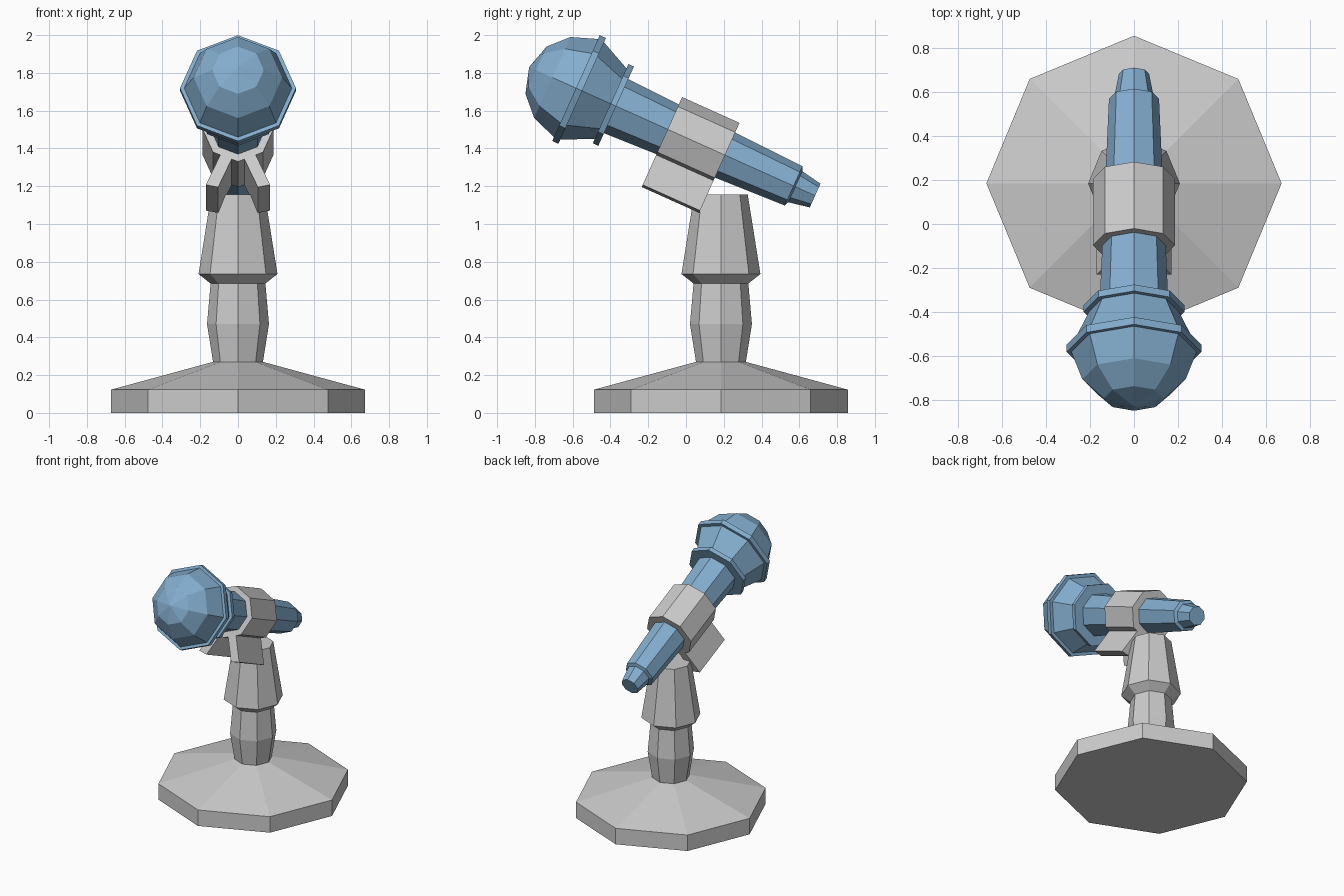
import bpy, bmesh, math
from mathutils import Matrix, Vector

if "Cube" in bpy.data.objects:
    bpy.data.objects.remove(bpy.data.objects["Cube"])

SIDES = 8
blue = bpy.data.materials.new("blue")
blue.diffuse_color = (0.23, 0.42, 0.62, 1)
blue.use_nodes = True
blue.node_tree.nodes["Principled BSDF"].inputs["Base Color"].default_value = blue.diffuse_color

# Tilted microphone frame: local z runs along the mic towards the tail as -z
A = math.radians(24.2)
tail = Vector((0, math.cos(A), -math.sin(A)))
up = Vector((0, math.sin(A), math.cos(A)))
mic_frame = Matrix.Translation((0, -0.566, 1.712)) @ Matrix((Vector((1, 0, 0)), up, -tail)).transposed().to_4x4()


def finish(name, bm, matrix, mat=None):
    bmesh.ops.recalc_face_normals(bm, faces=bm.faces)
    me = bpy.data.meshes.new(name)
    bm.to_mesh(me)
    bm.free()
    ob = bpy.data.objects.new(name, me)
    ob.matrix_world = matrix
    if mat:
        me.materials.append(mat)
    bpy.context.collection.objects.link(ob)
    return ob


def lathe(name, profile, matrix, mat=None):
    """Eight-sided turned solid from (position, radius) pairs."""
    bm = bmesh.new()
    rings = []
    for z, r in profile:
        n = SIDES if r > 0 else 1
        rings.append([bm.verts.new((r * math.cos(i * math.tau / SIDES),
                                    r * math.sin(i * math.tau / SIDES), z)) for i in range(n)])
    for a, b in zip(rings, rings[1:]):
        for i in range(SIDES):
            j = (i + 1) % SIDES
            quad = [a[i % len(a)], a[j % len(a)], b[j % len(b)], b[i % len(b)]]
            bm.faces.new(list(dict.fromkeys(quad)))
    for ring in (rings[0], rings[-1]):
        if len(ring) > 2:
            bm.faces.new(ring)
    return finish(name, bm, matrix, mat)


def mic_part(name, profile, mat=None):
    return lathe(name, [(-s, r) for s, r in profile], mic_frame, mat)


# Stand: base plate, stem and flared sleeve
stand = Matrix.Translation((0, 0.185, 0))
lathe("stand", [(0, 0.672), (0.123, 0.672), (0.27, 0.132), (0.47, 0.164),
                (0.685, 0.145), (0.735, 0.209), (1.155, 0.142)], stand)

# Microphone head: faceted grille, two rims and the cone between them
mic_part("mic_grille", [(-0.29, 0), (-0.25, 0.137), (-0.155, 0.235), (-0.018, 0.285)], blue)
mic_part("mic_collar", [(-0.018, 0.307), (0.018, 0.307), (0.018, 0.282), (0.183, 0.205),
                        (0.183, 0.23), (0.215, 0.23)], blue)

# Microphone handle with narrower plug end
mic_part("mic_handle", [(0.21, 0.157), (1.245, 0.114), (1.255, 0.09), (1.37, 0.069)], blue)

# Clamp sleeve around the handle
mic_part("clamp_sleeve", [(0.514, 0.187), (0.847, 0.187)])

# Splayed clamp legs, mirrored left and right
section = [(0.03, -0.165), (0.09, -0.14), (0.17, -0.322), (0.105, -0.335)]
for side, label in ((1, "right"), (-1, "left")):
    bm = bmesh.new()
    front, back = ([bm.verts.new((side * x, t, -s)) for x, t in section] for s in (0.514, 0.847))
    bm.faces.new(front)
    bm.faces.new(back)
    for i in range(4):
        j = (i + 1) % 4
        bm.faces.new((front[i], front[j], back[j], back[i]))
    finish("clamp_leg_" + label, bm, mic_frame)
